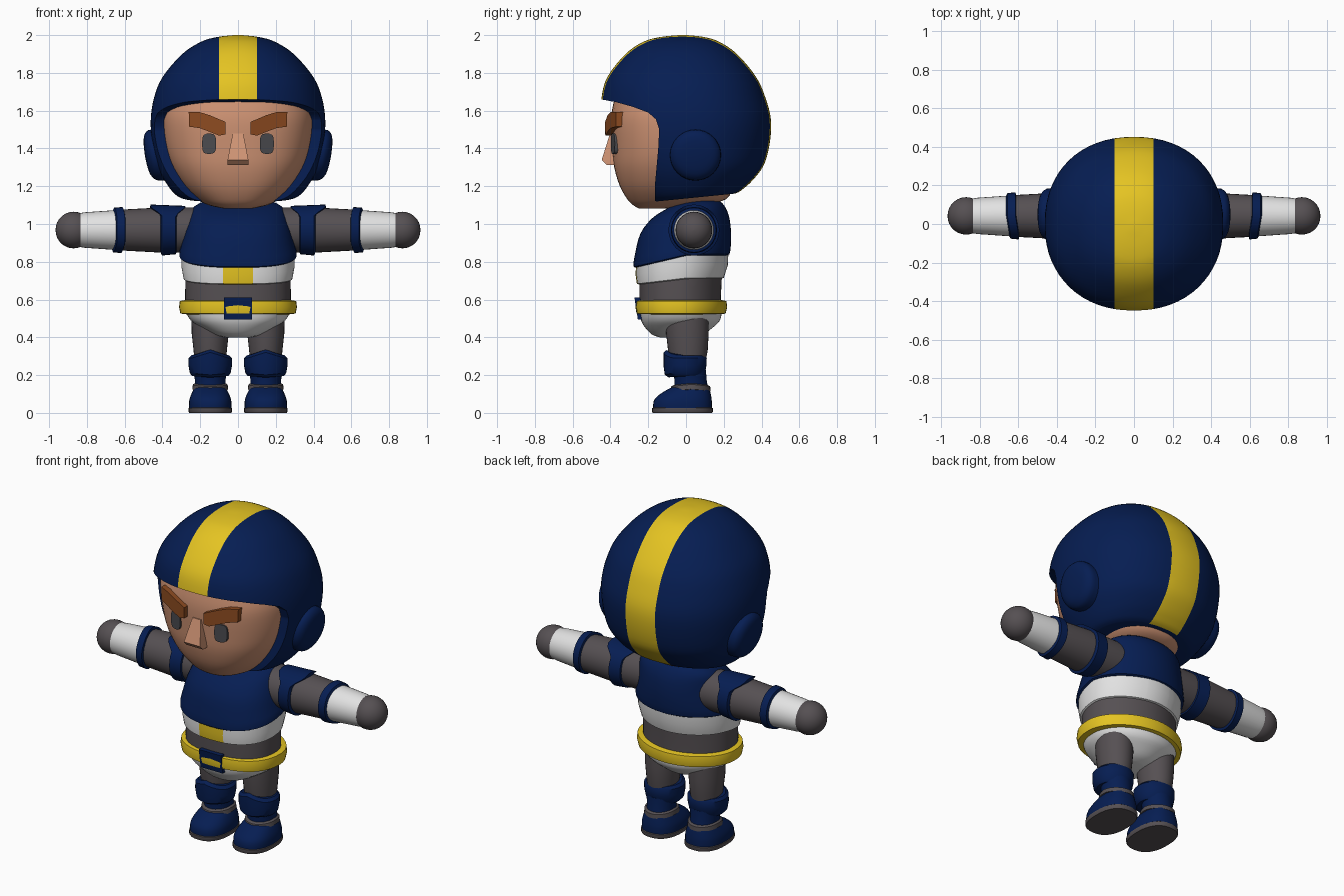
import bpy, bmesh, math
from mathutils import Vector

if "Cube" in bpy.data.objects:
    bpy.data.objects.remove(bpy.data.objects["Cube"])

COLOURS = {"navy": (.0018, .0125, .085), "yellow": (.78, .55, .016), "grey": (.092, .08, .086),
           "white": (.76, .76, .76), "skin": (.63, .295, .175), "brown": (.265, .07, .015),
           "eye_grey": (.07, .07, .078)}
MATS = {}
for key, c in COLOURS.items():
    MATS[key] = bpy.data.materials.new(key)
    MATS[key].diffuse_color = (*c, 1)


def clamp(v):
    return max(0.0, min(1.0, v))


def finish(name, bm, mats, angle=40, rule=None):
    bmesh.ops.recalc_face_normals(bm, faces=bm.faces)
    if rule:
        for f in bm.faces:
            f.material_index = rule(f.calc_center_median())
    me = bpy.data.meshes.new(name)
    bm.to_mesh(me)
    bm.free()
    ob = bpy.data.objects.new(name, me)
    bpy.context.collection.objects.link(ob)
    for m in mats:
        me.materials.append(MATS[m])
    smooth(ob, angle)
    return ob


def smooth(ob, angle):
    bpy.ops.object.select_all(action='DESELECT')
    bpy.context.view_layer.objects.active = ob
    ob.select_set(True)
    bpy.ops.object.shade_smooth_by_angle(angle=math.radians(angle))


def loft(name, rings, mats, steps=3, seg=32, n=2.0, nb=None, warp=None, cuts=(), rule=None, angle=40):
    """Rings are (height, half width, low y, high y), smoothed between; nb is the roundness of the back."""
    full = []
    for i in range(len(rings) - 1):
        p = [rings[max(0, i - 1)], rings[i], rings[i + 1], rings[min(len(rings) - 1, i + 2)]]
        for k in range(steps):
            t = k / steps
            full.append([.5 * (2 * b + (c - a) * t + (2 * a - 5 * b + 4 * c - d) * t * t
                               + (3 * b - a - 3 * c + d) * t ** 3) if steps > 1 else b
                         for a, b, c, d in zip(*p)])
    full.append(rings[-1])
    bm = bmesh.new()
    loops = []
    for z, rx, lo, hi in full:
        loop = []
        for k in range(seg):
            a = 2 * math.pi * k / seg
            c, s = math.cos(a), math.sin(a)
            e = 2 / (nb if nb and s > 0 else n)
            x = rx * math.copysign(abs(c) ** e, c)
            y = (lo + hi) / 2 + (hi - lo) / 2 * math.copysign(abs(s) ** e, s)
            v = Vector((x, y, z))
            loop.append(bm.verts.new(warp(v) if warp else v))
        loops.append(loop)
    for a, b in zip(loops, loops[1:]):
        for k in range(seg):
            j = (k + 1) % seg
            bm.faces.new((a[k], a[j], b[j], b[k]))
    bm.faces.new(loops[0])
    bm.faces.new(loops[-1])
    for x in cuts:
        bmesh.ops.bisect_plane(bm, geom=bm.verts[:] + bm.edges[:] + bm.faces[:],
                               plane_co=(x, 0, 0), plane_no=(1, 0, 0))
    return finish(name, bm, mats, angle, rule)


def prism(name, pts, depth, mat, place, bevel=0.0):
    """Outline in two axes, extruded by depth; place(u, v, d) gives the position."""
    bm = bmesh.new()
    a = [bm.verts.new(place(u, v, 0)) for u, v in pts]
    b = [bm.verts.new(place(u, v, depth)) for u, v in pts]
    bm.faces.new(a)
    bm.faces.new(b)
    for i in range(len(pts)):
        j = (i + 1) % len(pts)
        bm.faces.new((a[i], a[j], b[j], b[i]))
    if bevel:
        edges = [e for e in bm.edges if e.calc_face_angle(0) > .6]
        bmesh.ops.bevel(bm, geom=edges, offset=bevel, segments=2, profile=.5, affect='EDGES')
    return finish(name, bm, [mat], 35)


# Helmet with centre stripe and a cut face opening
helmet = loft("helmet", [(1.145, .29, -.2, .26), (1.16, .325, -.24, .295), (1.21, .372, -.3, .35),
                         (1.3, .425, -.37, .408), (1.42, .453, -.43, .442), (1.55, .462, -.45, .45),
                         (1.67, .444, -.447, .42), (1.78, .398, -.415, .37), (1.9, .295, -.32, .27),
                         (1.965, .195, -.225, .175), (1.99, .11, -.135, .095), (2.0, .02, -.035, .005)],
              ["navy", "yellow"], steps=4, seg=64, n=2.2, cuts=(-.1, .1),
              rule=lambda c: int(abs(c.x) < .1 and c.z > 1.16),
              warp=lambda v: v + Vector((0, 0, .1 * (v.y - .1) * clamp((1.32 - v.z) / .15))))
opening = prism("face_cutter", [(-.7, 1.66), (-.45, 1.66), (-.37, 1.645), (-.28, 1.62), (-.2, 1.59),
                                (-.16, 1.555), (-.142, 1.5), (-.147, 1.4), (-.165, 1.2), (-.165, .9),
                                (-.7, .9)], 1.4, "navy", lambda u, v, d: (d - .7, u, v))
mod = helmet.modifiers.new("opening", 'BOOLEAN')
mod.operation, mod.solver, mod.object = 'DIFFERENCE', 'EXACT', opening
bpy.context.view_layer.objects.active = helmet
bpy.ops.object.modifier_apply(modifier=mod.name)
bpy.data.objects.remove(opening)
smooth(helmet, 40)

# Head
HN = 2.4
loft("head", [(1.083, .08, -.25, -.1), (1.1, .155, -.28, .08), (1.13, .215, -.31, .21),
              (1.2, .288, -.35, .25), (1.3, .35, -.38, .28), (1.4, .384, -.39, .3),
              (1.52, .4, -.398, .3), (1.6, .398, -.392, .3), (1.7, .37, -.37, .28)],
     ["skin"], seg=48, n=HN)


def face_y(x, rx=.395):
    return -.05 - .345 * (1 - min(1, abs(x) / rx) ** HN) ** (1 / HN)


# Nose
bm = bmesh.new()
rows = [[bm.verts.new(p) for p in ((-w, -.33, z), (-w, y, z), (w, y, z), (w, -.33, z))]
        for z, w, y in ((1.312, .056, -.418), (1.34, .055, -.446), (1.48, .028, -.402))]
for a, b in zip(rows, rows[1:]):
    for k in range(4):
        bm.faces.new((a[k], a[(k + 1) % 4], b[(k + 1) % 4], b[k]))
bm.faces.new(rows[0])
bm.faces.new(rows[-1])
bmesh.ops.bevel(bm, geom=[e for e in bm.edges if e.calc_face_angle(0) > .5], offset=.011,
                segments=2, profile=.5, affect='EDGES')
finish("nose", bm, ["skin"], 35)

for s, side in ((-1, "left"), (1, "right")):
    # Eyes and eyebrows follow the curve of the face
    eye = [(.153 + .037 * math.copysign(abs(math.cos(a)) ** .6, math.cos(a)),
            1.425 + .054 * math.copysign(abs(math.sin(a)) ** .6, math.sin(a)))
           for a in (2 * math.pi * k / 20 for k in range(20))]
    prism("eye_" + side, eye, .04, "eye_grey",
          lambda u, v, d: (s * u, face_y(u, .385) + .03 - d, v))
    brow = [(.065, 1.475), (.1, 1.468), (.16, 1.492), (.205, 1.508), (.258, 1.515), (.261, 1.593),
            (.205, 1.593), (.15, 1.576), (.065, 1.54)]
    prism("eyebrow_" + side, brow, .055, "brown",
          lambda u, v, d: (s * u, face_y(u) + .02 - d, v), .009)

    # Ear pads, leaning in with the helmet
    loft("ear_pad_" + side, [(.36, .135, -.135, .135), (.435, .135, -.135, .135), (.462, .127, -.127, .127),
                             (.482, .1, -.1, .1), (.491, .05, -.05, .05), (.493, .01, -.01, .01)],
         ["navy"], steps=2,
         warp=lambda v: Vector((s * (v.z + .16 * v.x), .05 + v.y, 1.365 + v.x)))

    # Arms along x
    def arm(v):
        return Vector((s * v.z, .042 + v.y, .968 + v.x))

    def tube(name, prof, mat, steps=1, warp=arm):
        loft(name + "_" + side, [(x, r, -r, r) for x, r in prof], [mat], steps=steps, warp=warp)

    def pad_warp(v):
        k = clamp((v.x - .08) / .04)
        return arm(v + Vector((0, 0, k * (.06 if v.z > .37 else -.05))))

    def band_warp(v):
        return arm(v + Vector((0, 0, .006 - .016 * clamp(-v.y / .1) - .1 * min(0, v.x + .06))))

    tube("sleeve", [(.2, .12), (.4, .12), (.62, .108)], "grey")
    tube("shoulder_pad", [(.325, .118), (.33, .128), (.402, .135), (.41, .118)], "navy", warp=pad_warp)
    tube("elbow_band", [(.602, .1), (.608, .122), (.65, .118), (.658, .1)], "navy", warp=band_warp)
    tube("cuff", [(.64, .106), (.81, .094), (.835, .09)], "white")
    tube("hand", [(.87 - .096 * math.cos(a), .096 * math.sin(a) + .001)
                  for a in (math.pi * k / 14 for k in range(15))], "grey")

    # Legs and boots
    def leg(v):
        return Vector((s * (.147 + v.x), v.y, v.z))

    def peaked(v):
        front = clamp(-v.y / .1) * clamp(1 - abs(v.x) / .1)
        return leg(v + Vector((0, 0, .03 * front * (1 if v.z > .26 else -.3))))

    def limb(name, rings, mat, steps=1, n=2.0, warp=leg):
        loft(name + "_" + side, rings, [mat], steps=steps, n=n, warp=warp)

    limb("thigh", [(.25, .082, -.08, .1), (.33, .088, -.095, .115), (.42, .098, -.105, .12),
                   (.52, .1, -.11, .12)], "grey")
    limb("shin", [(.11, .085, -.065, .12), (.17, .08, -.06, .11), (.23, .092, -.07, .105)], "navy")
    limb("knee_pad", [(.195, .095, -.09, .09), (.21, .108, -.112, .1), (.25, .115, -.118, .108),
                      (.29, .115, -.118, .11), (.305, .1, -.1, .1)], "navy", warp=peaked)
    limb("ankle_band", [(.115, .08, -.07, .11), (.12, .095, -.085, .13), (.145, .092, -.078, .128),
                        (.152, .08, -.06, .11)], "grey",
         warp=lambda v: leg(v + Vector((0, 0, -.1 * abs(v.y - .03) + .006))))
    limb("boot", [(.02, .112, -.174, .137), (.06, .112, -.172, .137), (.09, .104, -.15, .133),
                  (.12, .09, -.105, .127), (.14, .08, -.065, .12)], "navy", steps=2, n=2.4)
    limb("sole", [(0, .111, -.176, .138), (.006, .115, -.18, .142), (.025, .115, -.18, .142),
                  (.03, .108, -.17, .135)], "grey", n=2.4)


# Torso: lower chest edge and the white band rise toward the back
def rise(v):
    k = clamp((v.y + .27) / .28)
    return v + Vector((0, 0, .065 * k * clamp((1.0 - v.z) / .2) * clamp((v.z - .6) / .16)))


loft("chest", [(.772, .27, -.25, .2), (.775, .31, -.278, .23), (.85, .3, -.268, .238),
               (.95, .282, -.24, .238), (1.03, .264, -.18, .23), (1.085, .24, -.095, .21),
               (1.12, .18, -.03, .18), (1.14, .1, .0, .12)], ["navy"], n=2.4, nb=2.0, seg=48, warp=rise)
loft("midriff_band", [(.675, .27, -.24, .17), (.682, .288, -.26, .2), (.73, .3, -.267, .222),
                      (.8, .3, -.264, .225)], ["white", "yellow"], steps=1, n=2.4, nb=1.9, seg=48,
     warp=rise, cuts=(-.08, .08), rule=lambda c: int(abs(c.x) < .08 and c.y < -.1))
loft("waist", [(.55, .278, -.245, .185), (.62, .28, -.247, .185), (.72, .278, -.247, .19)],
     ["grey"], steps=1, n=2.4, nb=1.9, seg=48)
loft("belt", [(.522, .275, -.235, .185), (.526, .305, -.262, .21), (.56, .312, -.268, .218),
              (.592, .308, -.264, .214), (.598, .275, -.235, .185)], ["yellow"], steps=1, n=2.4,
     nb=1.9, seg=48)
prism("buckle", [(-.075, .495), (.075, .495), (.075, .61), (-.075, .61)], .045, "navy",
      lambda u, v, d: (u, -.228 - d + (.018 if v < .5 else 0), v), .006)
loft("shorts", [(.4, .07, -.14, .04), (.415, .125, -.18, .09), (.45, .19, -.215, .14),
                (.49, .25, -.238, .18), (.54, .28, -.248, .19)], ["white"], n=2.3, nb=2.0, seg=48)

for m in bpy.data.materials:
    if m.users and not m.is_grease_pencil:
        m.use_nodes = True
        m.node_tree.nodes["Principled BSDF"].inputs["Base Color"].default_value = m.diffuse_color
